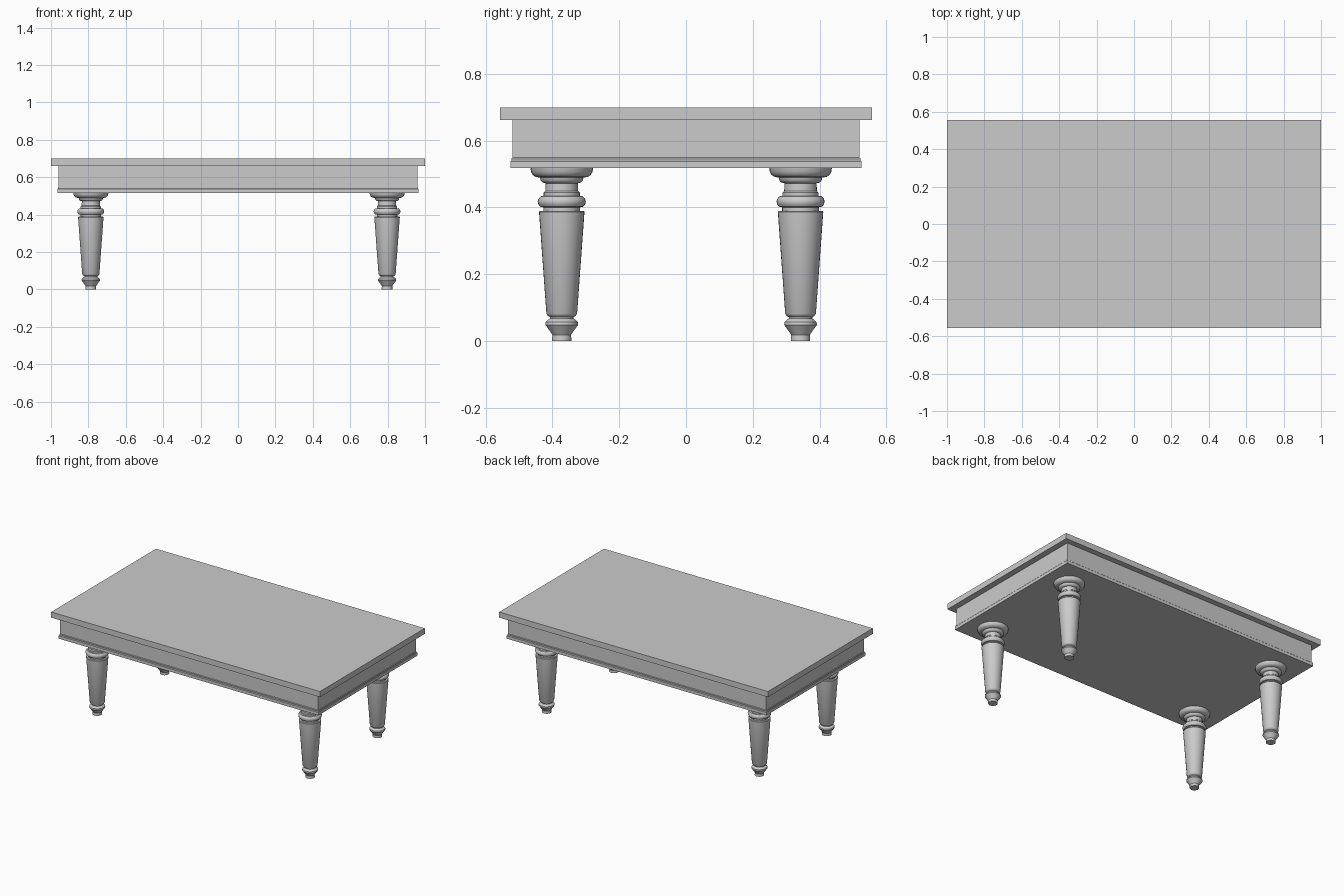
import bpy, bmesh
from math import radians, cos, sin, pi

if "Cube" in bpy.data.objects:
    bpy.data.objects.remove(bpy.data.objects["Cube"])


def make_object(name, bm, smooth=False):
    bmesh.ops.recalc_face_normals(bm, faces=bm.faces)
    mesh = bpy.data.meshes.new(name)
    bm.to_mesh(mesh)
    bm.free()
    ob = bpy.data.objects.new(name, mesh)
    bpy.context.collection.objects.link(ob)
    if smooth:
        bpy.ops.object.select_all(action='DESELECT')
        ob.select_set(True)
        bpy.context.view_layer.objects.active = ob
        bpy.ops.object.shade_smooth_by_angle(angle=radians(35))
    return ob


def loft(name, rings, smooth=False):
    """Skin a stack of equal-length vertex rings and cap both ends."""
    bm = bmesh.new()
    loops = [[bm.verts.new(co) for co in ring] for ring in rings]
    n = len(loops[0])
    for a, b in zip(loops, loops[1:]):
        for i in range(n):
            j = (i + 1) % n
            bm.faces.new((a[i], a[j], b[j], b[i]))
    bm.faces.new(loops[0][::-1])
    bm.faces.new(loops[-1])
    return make_object(name, bm, smooth)


def rect(hx, hy, z):
    return [(-hx, -hy, z), (hx, -hy, z), (hx, hy, z), (-hx, hy, z)]


def circle(r, z, n=32):
    return [(r * cos(2 * pi * i / n), r * sin(2 * pi * i / n), z) for i in range(n)]


# Table top
loft("table_top", [rect(1.0, 0.557, 0.661), rect(1.0, 0.557, 0.699)])

# Apron with stepped lower moulding
loft("apron", [rect(0.966, 0.526, 0.517), rect(0.966, 0.526, 0.537),
               rect(0.963, 0.522, 0.541), rect(0.963, 0.522, 0.547),
               rect(0.960, 0.519, 0.549), rect(0.960, 0.519, 0.661)])

# Turned leg profile: (radius, height) from the foot up
profile = [
    (0.029, 0.0), (0.028, 0.018), (0.034, 0.027), (0.043, 0.040),
    (0.049, 0.048), (0.048, 0.056), (0.040, 0.064), (0.035, 0.067),
    (0.035, 0.071), (0.042, 0.075), (0.046, 0.082),
    (0.068, 0.386), (0.066, 0.389), (0.055, 0.389), (0.055, 0.400),
    (0.065, 0.402), (0.070, 0.409), (0.072, 0.417), (0.070, 0.425), (0.063, 0.433),
    (0.054, 0.434), (0.054, 0.444), (0.049, 0.449), (0.048, 0.472),
    (0.057, 0.474), (0.063, 0.480), (0.065, 0.489),
    (0.078, 0.491), (0.087, 0.497), (0.092, 0.506), (0.094, 0.518),
]

# Four legs share one turned mesh
for side, x in (("left", -0.787), ("right", 0.797)):
    for end, y in (("front", -0.372), ("back", 0.343)):
        leg = loft(f"{end}_{side}_leg", [circle(r, z) for r, z in profile], smooth=True)
        leg.location = (x, y, 0)
